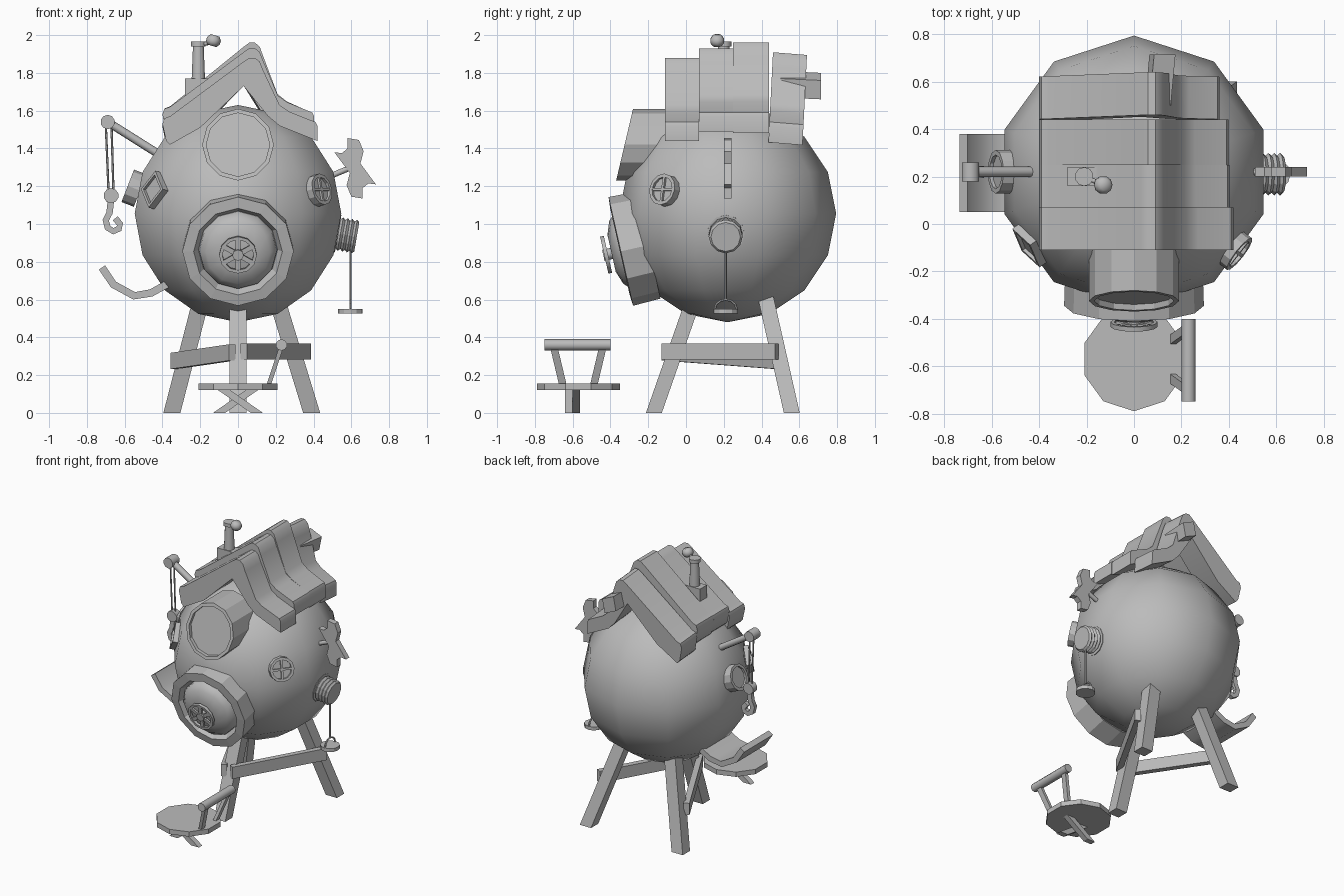
import bpy, bmesh, math
from mathutils import Vector as V, Matrix

if "Cube" in bpy.data.objects:
    bpy.data.objects.remove(bpy.data.objects["Cube"])

grey = bpy.data.materials.new("plain grey")
grey.use_nodes = True
grey.diffuse_color = (0.5, 0.5, 0.5, 1)
grey.node_tree.nodes["Principled BSDF"].inputs["Base Color"].default_value = (0.5, 0.5, 0.5, 1)


def finish(name, bm, smooth=0):
    """Clean the mesh, shade it and link it as an object."""
    bmesh.ops.remove_doubles(bm, verts=bm.verts, dist=0.0002)
    bmesh.ops.recalc_face_normals(bm, faces=bm.faces)
    me = bpy.data.meshes.new(name)
    for f in bm.faces:
        f.smooth = smooth > 0
    bm.to_mesh(me)
    bm.free()
    if smooth:
        me.set_sharp_from_angle(angle=math.radians(smooth))
    me.materials.append(grey)
    ob = bpy.data.objects.new(name, me)
    bpy.context.collection.objects.link(ob)
    return ob


def frame(axis):
    return V(axis).normalized().to_track_quat('Z', 'Y').to_matrix()


def lathe(name, profile, n, loc, axis=(0, 0, 1), smooth=0, ring=False):
    """Turn (radius, height) points around an axis; ring joins the profile's ends."""
    if ring:
        profile = profile + profile[:1]
    else:
        profile = [(0, profile[0][1])] + profile + [(0, profile[-1][1])]
    m, bm = frame(axis), bmesh.new()
    rows = []
    for i in range(n):
        a = math.tau * i / n
        rows.append([bm.verts.new(V(loc) + m @ V((r * math.sin(a), r * math.cos(a), h)))
                     for r, h in profile])
    for i in range(n):
        p, q = rows[i], rows[(i + 1) % n]
        for j in range(len(profile) - 1):
            if max(profile[j][0], profile[j + 1][0]) > 0:
                bm.faces.new((p[j], q[j], q[j + 1], p[j + 1]))
    return finish(name, bm, smooth)


def rod(name, a, b, r, n=8):
    d = V(b) - V(a)
    return lathe(name, [(r, 0), (r, d.length)], n, a, d, 50)


def loft(name, bottom, top, smooth=0):
    """Solid between two matching outlines."""
    bm = bmesh.new()
    lo, hi = [bm.verts.new(p) for p in bottom], [bm.verts.new(p) for p in top]
    bm.faces.new(lo)
    bm.faces.new(hi[::-1])
    for i in range(len(lo)):
        j = (i + 1) % len(lo)
        bm.faces.new((lo[i], lo[j], hi[j], hi[i]))
    return finish(name, bm, smooth)


def prism(name, pts, y0, y1, smooth=0):
    return loft(name, [(x, y0, z) for x, z in pts], [(x, y1, z) for x, z in pts], smooth)


def ribbon(name, path, width, y0, y1):
    """Strip of constant width along an x-z path, given depth in y."""
    sides = [], []
    for i, p in enumerate(path):
        d = V(path[min(i + 1, len(path) - 1)]) - V(path[max(i - 1, 0)])
        n = V((-d.y, d.x)).normalized() * width / 2
        sides[0].append(V(p) + n)
        sides[1].append(V(p) - n)
    return prism(name, sides[0] + sides[1][::-1], y0, y1, 40)


def beam(name, a, b, u, v):
    """Bar from a to b whose section is spanned by half vectors u and v."""
    u, v = V(u), V(v)
    sec = [u + v, u - v, -u - v, v - u]
    return loft(name, [V(a) + s for s in sec], [V(b) + s for s in sec])


# Round body
C, R = V((0, 0.22, 1.055)), 0.575
lathe("body", [(R * math.sin(math.pi * i / 8), -R * math.cos(math.pi * i / 8)) for i in range(9)],
      10, C, smooth=60)

# Roof: four overlapping shingle rows (y0, y1, ridge lift, eave lift, right reach)
roof = [(-0.40, 1.53), (-0.39, 1.56), (-0.36, 1.57), (0.03, 1.86), (0.06, 1.88), (0.09, 1.88),
        (0.115, 1.86), (0.135, 1.81), (0.22, 1.63), (0.27, 1.595), (0.41, 1.54), (0.42, 1.52),
        (0.42, 1.44), (0.22, 1.52), (0.16, 1.57), (0.03, 1.73), (-0.2, 1.51), (-0.36, 1.42),
        (-0.38, 1.44)]
rows = [(-0.11, 0.07, 0, 0, 1), (0.07, 0.25, 0.05, 0.05, 0.96),
        (0.25, 0.44, 0.08, 0.04, 0.95), (0.45, 0.63, 0.03, -0.01, 0.86)]
for k, (y0, y1, top, eave, reach) in enumerate(rows):
    pts = [(x * reach if x > 0.15 else x, z + eave + (top - eave) * (z - 1.43) / 0.45)
           for x, z in roof]
    row = prism(f"roof_row_{k + 1}", pts, y0, y1, 35)
    if k == 3:
        for v in row.data.vertices:
            v.co.y += 0.05 * (v.co.z - 1.7)
            v.co.z -= 0.08 * (v.co.y - y0)
beam("ridge_beam", (0.1, 0.5, 1.74), (0.12, 0.715, 1.73), (0.045, 0, -0.02), (0.01, 0, 0.05))

# Chimney with spinning cowl
beam("chimney_base", (-0.21, 0.2, 1.55), (-0.21, 0.2, 1.77), (0.07, 0, 0), (0, 0.04, 0))
lathe("chimney_pipe", [(0.037, 1.77), (0.03, 1.94), (0.04, 1.94), (0.04, 1.965)], 10,
      (-0.21, 0.2, 0), smooth=40)
rod("cowl_arm", (-0.21, 0.2, 1.95), (-0.13, 0.165, 1.96), 0.01)
lathe("cowl", [(0.024, -0.028), (0.038, -0.01), (0.038, 0.01), (0.024, 0.03)], 10,
      (-0.13, 0.165, 1.97), (0.3, 0, 1), 60)

# Upper dormer window, its face leaning back
dormer = lathe("dormer_window", [(0.19, -0.28), (0.19, 0), (0.168, 0), (0.168, -0.025)], 12,
               (0, -0.325, 1.42), (0, -1, 0))
for v in dormer.data.vertices:
    if v.co.y < -0.2:
        v.co.y += 0.235 * (v.co.z - 1.42)

# Front hatch with handwheel
hc, ha = V((0, -0.345, 0.855)), V((0, -0.975, -0.22))
lathe("hatch_frame", [(0.29, -0.15), (0.295, 0), (0.235, 0.005), (0.21, -0.04)], 12, hc, ha)
lathe("hatch_dome", [(0.21, -0.05), (0.205, -0.01), (0.17, 0.025), (0.1, 0.05)], 12, hc, ha, 50)
lathe("wheel_hub", [(0.03, 0.04), (0.03, 0.095)], 8, hc, ha, 50)
lathe("wheel_rim", [(0.1, 0.07), (0.1, 0.09), (0.083, 0.09), (0.083, 0.07)], 12, hc, ha, 40, True)
hm = frame(ha)
for k in range(6):
    d = hm @ V((math.sin(k * math.pi / 3), math.cos(k * math.pi / 3), 0))
    p = hc + ha * 0.08
    beam("wheel_spoke", p, p + d * 0.09, d.cross(ha) * 0.013, ha * 0.006)


# Portholes
def porthole(name, loc, axis, r, n, cross):
    a = V(axis).normalized()
    lathe(name, [(r, -0.05), (r, 0.02), (r * 0.78, 0.02), (r * 0.78, 0.005)], n, loc, a)
    if cross:
        m = frame(a)
        for d, e in ((m.col[0], m.col[1]), (m.col[1], m.col[0])):
            p = V(loc) + a * 0.01
            beam(name + "_bar", p - d * r * 0.8, p + d * r * 0.8, e * 0.007, a * 0.008)


porthole("left_porthole", (0.43, -0.115, 1.18), (0.43, -0.335, 0.12), 0.085, 12, True)
porthole("diamond_porthole", (-0.44, -0.09, 1.18), (-0.44, -0.31, 0.12), 0.1, 4, False)
porthole("right_porthole", (-0.565, 0.22, 1.195), (-0.93, 0, 0.36), 0.092, 12, False)

# Threaded pipe outlet with a hanging pan
thread = [(0.1, -0.07), (0.1, -0.02)]
for k in range(4):
    h = -0.02 + k * 0.025
    thread += [(0.078, h), (0.09, h + 0.012), (0.078, h + 0.025)]
lathe("pipe_outlet", thread, 12, (0.55, 0.21, 0.945), (0.98, 0, -0.17))
rod("pan_line", (0.595, 0.21, 0.88), (0.595, 0.21, 0.6), 0.006, 6)
lathe("pan", [(0.065, 0.525), (0.065, 0.55)], 12, (0.595, 0.21, 0))
bail = [V((0.595, 0.21 - 0.058 * math.cos(math.pi * i / 6), 0.55 + 0.05 * math.sin(math.pi * i / 6)))
        for i in range(7)]
for a, b in zip(bail, bail[1:]):
    rod("pan_bail", a, b, 0.006, 6)

# Double-ended spanner: one half turned about its middle
half = [(0.51, 1.38), (0.55, 1.375), (0.58, 1.40), (0.58, 1.455), (0.64, 1.445), (0.665, 1.385),
        (0.648, 1.32)]
prism("spanner", half + [(1.24 - x, 2.59 - z) for x, z in half], 0.2, 0.24)
rod("spanner_pin", (0.48, 0.22, 1.25), (0.6, 0.22, 1.3), 0.015)

# Crane arm with rope and hook
rod("crane_arm", (-0.42, 0.22, 1.37), (-0.69, 0.22, 1.54), 0.022)
rod("crane_pulley", (-0.69, 0.18, 1.54), (-0.69, 0.26, 1.54), 0.038, 10)
for s in (-1, 1):
    rod("crane_rope", (-0.685 + s * 0.015, 0.22, 1.53), (-0.672 + s * 0.013, 0.22, 1.16), 0.006, 6)
rod("hook_block", (-0.672, 0.195, 1.15), (-0.672, 0.245, 1.15), 0.04, 10)
ribbon("hook", [(-0.672, 1.13), (-0.68, 1.06), (-0.7, 1.02), (-0.69, 0.98), (-0.66, 0.962),
                (-0.63, 0.975), (-0.625, 1.0), (-0.65, 1.03)], 0.034, 0.205, 0.235)

# Curved chute
ribbon("chute", [(-0.72, 0.77), (-0.66, 0.68), (-0.55, 0.62), (-0.46, 0.635), (-0.36, 0.69)],
       0.04, 0.05, 0.38)

# Tripod legs, cut level at the floor, and braces
for name, a, b in (("right_leg", (-0.35, 0.56, 0), (-0.19, 0.42, 0.62)),
                   ("left_leg", (0.39, 0.56, 0), (0.2, 0.42, 0.62)),
                   ("front_leg", (0, -0.17, 0), (0, 0.04, 0.6))):
    beam(name, a, b, (0.045, 0, 0), (0, 0.042, 0))
for name, a, b in (("right_brace", (-0.03, -0.12, 0.32), (-0.34, 0.48, 0.275)),
                   ("left_brace", (0.03, -0.12, 0.325), (0.37, 0.48, 0.325))):
    side = (V(b) - V(a)).cross(V((0, 0, 1))).normalized()
    beam(name, a, b, side * 0.02, (0, 0, 0.043))

# Stool with backrest and crossed feet
lathe("stool_seat", [(0.22, 0.12), (0.22, 0.155)], 10, (0, -0.57, 0))
rod("stool_backrest", (0.23, -0.75, 0.36), (0.23, -0.4, 0.36), 0.03, 10)
for s in (-1, 1):
    beam("backrest_post", (0.16, -0.57 + s * 0.08, 0.14), (0.23, -0.57 + s * 0.13, 0.35),
         (0.012, 0, 0), (0, 0.02, 0))
    beam("stool_foot", (-s * 0.1, -0.6 + s * 0.02, 0), (s * 0.08, -0.6 + s * 0.02, 0.125),
         (0.032, 0, 0), (0, 0.02, 0))
